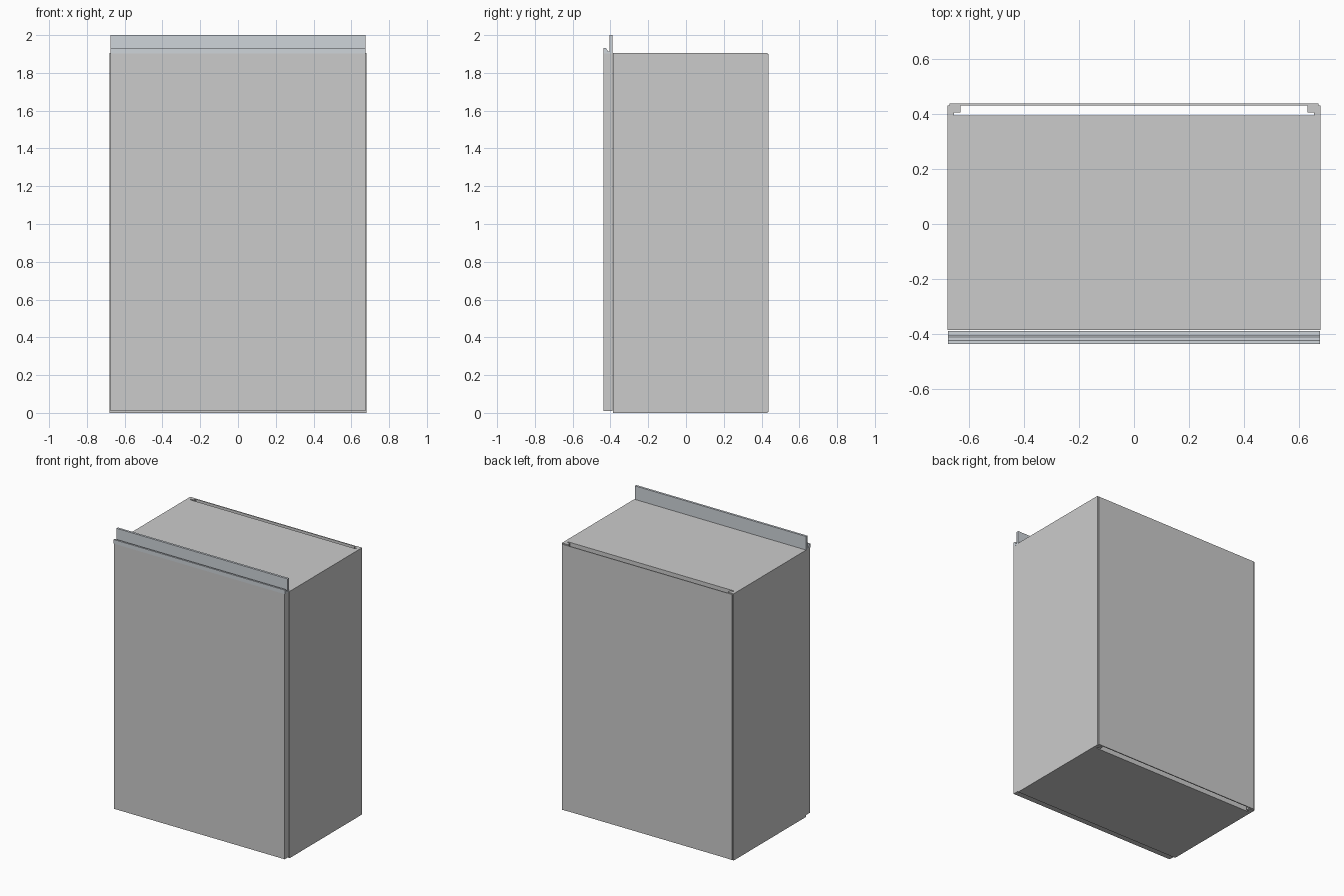
import bpy, bmesh

if "Cube" in bpy.data.objects:
    bpy.data.objects.remove(bpy.data.objects["Cube"])


def prism(name, pts, place, a, b):
    """Extrude a 2D outline between a and b; place maps (u, v, w) to xyz."""
    bm = bmesh.new()
    lo = [bm.verts.new(place(u, v, a)) for u, v in pts]
    hi = [bm.verts.new(place(u, v, b)) for u, v in pts]
    bm.faces.new(lo)
    bm.faces.new(hi)
    n = len(pts)
    for i in range(n):
        j = (i + 1) % n
        bm.faces.new((lo[i], lo[j], hi[j], hi[i]))
    bmesh.ops.recalc_face_normals(bm, faces=bm.faces)
    me = bpy.data.meshes.new(name)
    bm.to_mesh(me)
    bm.free()
    ob = bpy.data.objects.new(name, me)
    bpy.context.collection.objects.link(ob)
    return ob


def box(name, x0, x1, y0, y1, z0, z1):
    pts = [(x0, y0), (x1, y0), (x1, y1), (x0, y1)]
    return prism(name, pts, lambda u, v, w: (u, v, w), z0, z1)


W, T = 0.679, 0.047            # half width, board thickness
FRONT, REAR, TOP = -0.386, 0.431, 1.905
INNER = W - T

# Side boards, with a vertical groove near the rear edge
for name, s in (("left_side", -1), ("right_side", 1)):
    outline = [(s * W, FRONT), (s * INNER, FRONT), (s * INNER, 0.394),
               (s * 0.655, 0.394), (s * 0.655, 0.405), (s * INNER, 0.405),
               (s * INNER, REAR), (s * W, REAR)]
    prism(name, outline, lambda u, v, w: (u, v, w), 0.0, TOP)

# Top and bottom boards stop short of the back panel
box("bottom_board", -INNER, INNER, FRONT, 0.394, 0.0, T)
box("top_board", -INNER, INNER, FRONT, 0.394, TOP - T, TOP)

# Thin back panel
box("back_panel", -0.672, 0.672, REAR, 0.438, 0.005, TOP - 0.005)

# Door front
box("door", -0.675, 0.675, -0.437, -0.39, 0.01, 1.903)

# Metal grip rail along the top of the door
profile = [(-0.437, 1.903), (-0.437, 1.932), (-0.424, 1.932), (-0.412, 1.912),
           (-0.405, 1.912), (-0.405, 2.0), (-0.389, 2.0), (-0.389, 1.903)]
rail = prism("grip_rail", profile, lambda u, v, w: (w, u, v), -0.676, 0.676)
metal = bpy.data.materials.new("metal")
metal.diffuse_color = (0.62, 0.66, 0.70, 1)
metal.use_nodes = True
metal.node_tree.nodes["Principled BSDF"].inputs["Base Color"].default_value = metal.diffuse_color
rail.data.materials.append(metal)
